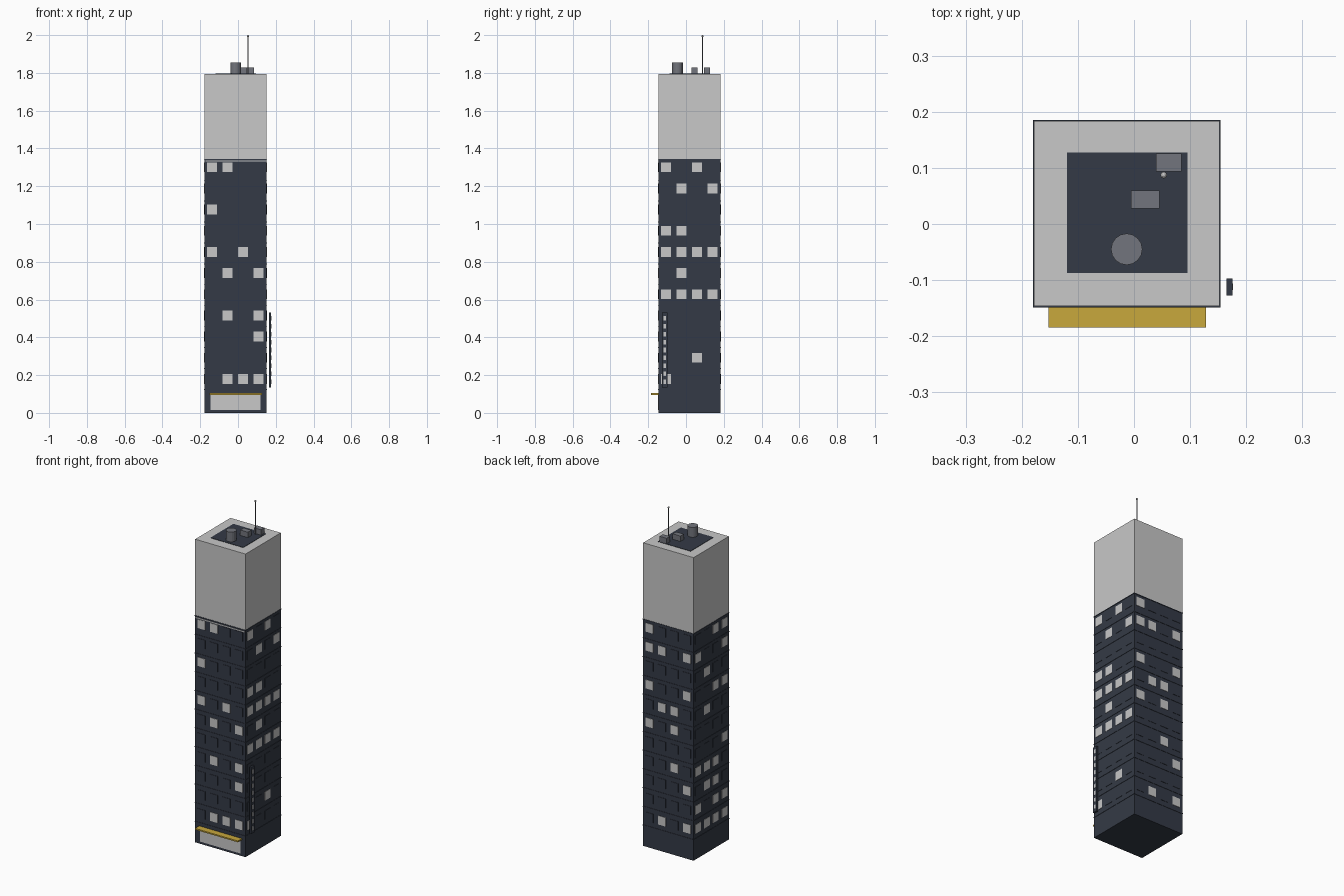
import bpy, bmesh
from math import pi
from mathutils import Matrix, Vector

if "Cube" in bpy.data.objects:
    bpy.data.objects.remove(bpy.data.objects["Cube"])


def material(name, rgb):
    m = bpy.data.materials.new(name)
    m.use_nodes = True
    m.diffuse_color = (*rgb, 1)
    m.node_tree.nodes["Principled BSDF"].inputs["Base Color"].default_value = (*rgb, 1)
    return m


DARK = material("dark slate", (0.034, 0.042, 0.061))
LIGHT = material("pale grey", (0.578, 0.578, 0.578))
GOLD = material("gold", (0.578, 0.392, 0.045))
STEEL = material("steel grey", (0.17, 0.178, 0.205))

CX, CY, HALF = -0.013, 0.0185, 0.165
CLAD_TOP, ROOF = 1.342, 1.795


def finish(name, bm, mat):
    me = bpy.data.meshes.new(name)
    bm.to_mesh(me)
    bm.free()
    me.materials.append(mat)
    ob = bpy.data.objects.new(name, me)
    bpy.context.collection.objects.link(ob)
    return ob


def add_box(bm, centre, size, frame=Matrix()):
    bmesh.ops.create_cube(bm, size=1, matrix=frame @ Matrix.Translation(centre)
                          @ Matrix.Diagonal((*size, 1)))


def box(name, centre, size, mat):
    bm = bmesh.new()
    add_box(bm, centre, size)
    return finish(name, bm, mat)


def cylinder(name, x, y, z0, z1, r, sides, mat):
    bm = bmesh.new()
    bmesh.ops.create_cone(bm, cap_ends=True, segments=sides, radius1=r, radius2=r,
                          depth=z1 - z0, matrix=Matrix.Translation((x, y, (z0 + z1) / 2)))
    return finish(name, bm, mat)


# Tower: dark clad shaft, pale crown, dark roof deck
box("tower_shaft", (CX, CY, CLAD_TOP / 2), (2 * HALF, 2 * HALF, CLAD_TOP), DARK)
box("tower_crown", (CX, CY, (CLAD_TOP + ROOF) / 2), (2 * HALF, 2 * HALF, ROOF - CLAD_TOP), LIGHT)
box("roof_deck", (-0.012, 0.02, ROOF), (0.215, 0.215, 0.004), DARK)

# Thin ledge at every floor
bm = bmesh.new()
for i in range(12):
    add_box(bm, (CX, CY, 0.124 + i * 0.1108), (2 * HALF + 0.004, 2 * HALF + 0.004, 0.004))
finish("floor_ledges", bm, DARK)

# Windows: one string per wall, floors from the top down, # is lit
walls = {
    "front": "##.. .... #... .... #.#. .#.# .... .#.# ...# .... .###",
    "left": "#.#. .#.# .... ##.. #### .#.. #### .... .... ..#. #...",
    "back": "#... ##.# .... #..# .##. #.#. .... ..#. ...# .... .#.#",
    "right": "..## #..# .#.. ..## .#.. .... ...# ###. .##. #.## ####",
}
for k, (wall, rows) in enumerate(walls.items()):
    frame = Matrix.Translation((CX, CY, 0)) @ Matrix.Rotation(k * pi / 2, 4, "Z")
    panes = {"#": bmesh.new(), ".": bmesh.new()}
    for r, row in enumerate(rows.split()):
        for c, mark in enumerate(row):
            add_box(panes[mark], (-0.124 + c * 0.082, -HALF, 1.3 - r * 0.112),
                    (0.052, 0.004, 0.052), frame)
    finish(wall + "_lit_windows", panes["#"], LIGHT)
    finish(wall + "_dark_windows", panes["."], DARK)

# Entrance, canopy and the pale strip high on the front
front = CY - HALF
box("entrance", (CX, front, 0.054), (0.265, 0.005, 0.08), LIGHT)
box("canopy", (-0.012, front - 0.019, 0.1), (0.28, 0.038, 0.008), GOLD)
box("front_strip", (CX, front, 1.333), (0.32, 0.004, 0.006), LIGHT)

# Blade sign beside the front corner, with small pale tiles
box("blade_sign", (0.17, -0.112, 0.333), (0.011, 0.03, 0.395), DARK)
bm = bmesh.new()
for i in range(9):
    add_box(bm, (0.1755, -0.112, 0.165 + i * 0.042), (0.002, 0.012, 0.024))
finish("sign_tiles", bm, LIGHT)

# Roof equipment
cylinder("water_tank", -0.013, -0.045, ROOF, 1.855, 0.028, 16, STEEL)
box("roof_unit_centre", (0.02, 0.044, ROOF + 0.017), (0.05, 0.032, 0.034), STEEL)
box("roof_unit_back", (0.062, 0.11, ROOF + 0.017), (0.046, 0.032, 0.034), STEEL)
cylinder("antenna", 0.053, 0.087, ROOF, 1.995, 0.0028, 8, STEEL)
bm = bmesh.new()
bmesh.ops.create_uvsphere(bm, u_segments=8, v_segments=6, radius=0.006,
                          matrix=Matrix.Translation((0.053, 0.087, 1.994)))
finish("antenna_tip", bm, LIGHT)
